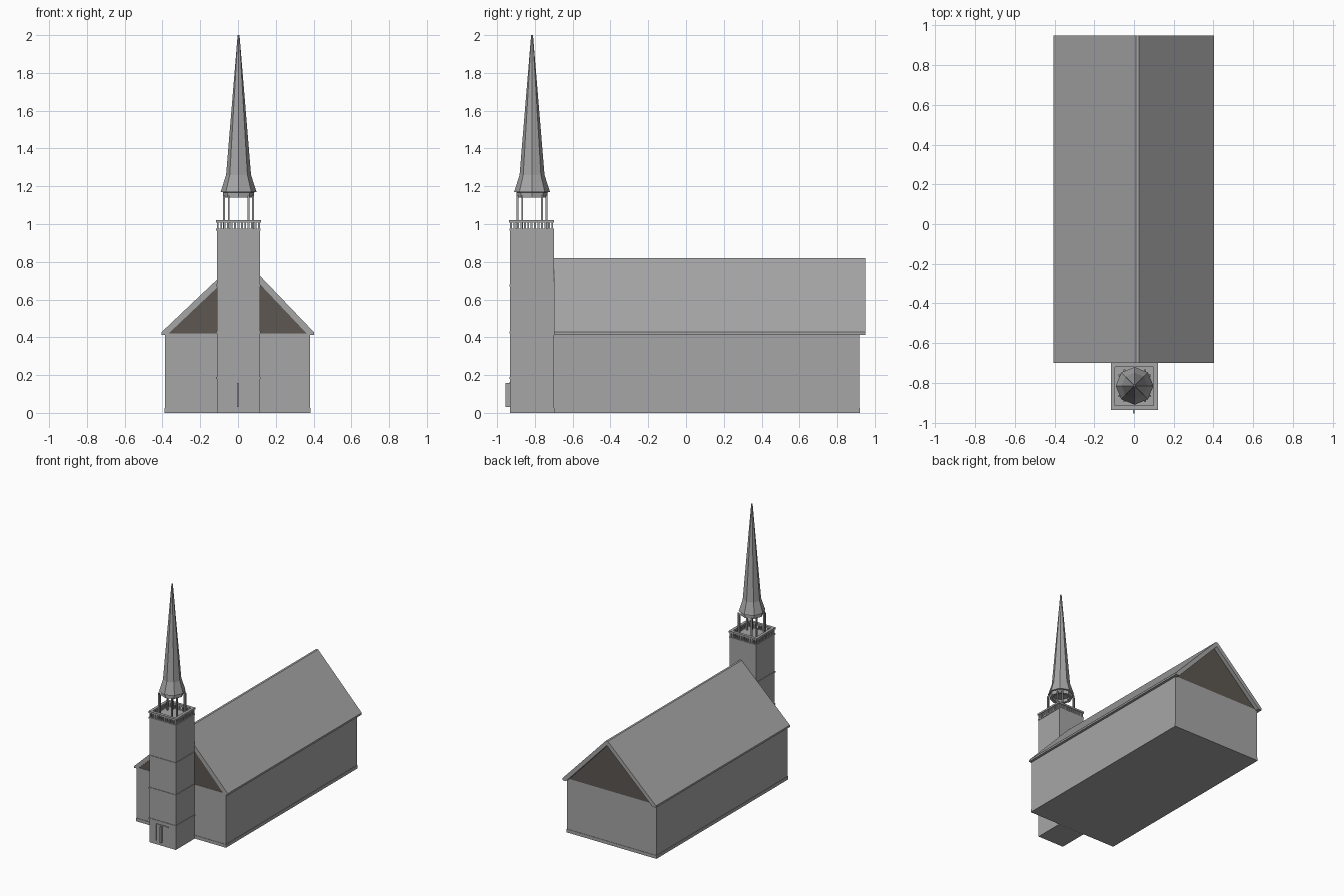
import bpy, bmesh, math

old = bpy.data.objects.get("Cube")
if old:
    bpy.data.objects.remove(old, do_unlink=True)


def material(name, rgb):
    m = bpy.data.materials.new(name)
    m.use_nodes = True
    m.diffuse_color = (*rgb, 1)
    m.node_tree.nodes["Principled BSDF"].inputs["Base Color"].default_value = (*rgb, 1)
    return m


GREY = material("stone grey", (0.38, 0.38, 0.38))
BROWN = material("dark brown", (0.11, 0.095, 0.083))


def finish(name, bm, mat=GREY):
    bmesh.ops.recalc_face_normals(bm, faces=bm.faces)
    me = bpy.data.meshes.new(name)
    bm.to_mesh(me)
    bm.free()
    me.materials.append(mat)
    ob = bpy.data.objects.new(name, me)
    bpy.context.collection.objects.link(ob)
    return ob


def add_box(bm, x, y, z):
    """Add a box given its (low, high) range on each axis."""
    vs = bmesh.ops.create_cube(bm, size=1)["verts"]
    for v in vs:
        for i, (lo, hi) in enumerate((x, y, z)):
            v.co[i] = lo if v.co[i] < 0 else hi


def box(name, x, y, z, mat=GREY):
    bm = bmesh.new()
    add_box(bm, x, y, z)
    return finish(name, bm, mat)


def extrude_profile(name, points, y0, y1, mat=GREY):
    """Extrude an outline in the xz plane along y."""
    bm = bmesh.new()
    face = bm.faces.new([bm.verts.new((x, y0, z)) for x, z in points])
    new = bmesh.ops.extrude_face_region(bm, geom=[face])["geom"]
    moved = [g for g in new if isinstance(g, bmesh.types.BMVert)]
    bmesh.ops.translate(bm, vec=(0, y1 - y0, 0), verts=moved)
    return finish(name, bm, mat)


def add_ring(bm, half, width, z):
    """Square ring of four bars around the tower centre."""
    for s in (-1, 1):
        a, b = sorted((s * half, s * (half - width)))
        add_box(bm, (CX - half, CX + half), (CY + a, CY + b), z)
        add_box(bm, (CX + a, CX + b), (CY - half + width, CY + half - width), z)


# Nave: walls, plinth, gables and roof
box("nave_walls", (-0.387, 0.382), (-0.695, 0.918), (0, 0.42))
box("nave_plinth", (-0.39, 0.385), (-0.698, 0.921), (0, 0.025))
RIDGE = 0.018
for name, y in (("front_gable", -0.693), ("back_gable", 0.908)):
    extrude_profile(name, [(-0.387, 0.42), (0.382, 0.42), (RIDGE, 0.792)], y, y + 0.01, BROWN)
extrude_profile("nave_roof", [
    (-0.405, 0.413), (-0.405, 0.427), (RIDGE - 0.008, 0.82), (RIDGE + 0.008, 0.82),
    (0.402, 0.427), (0.402, 0.413), (0.37, 0.413), (RIDGE, 0.785), (-0.375, 0.413)],
    -0.7, 0.949)

# Tower shaft with string courses
CX, CY, HALF = 0.002, -0.817, 0.114
box("tower_shaft", (CX - HALF, CX + HALF), (CY - HALF, CY + HALF + 0.004), (0, 0.975))
bm = bmesh.new()
for z in (0.18, 0.42, 0.67, 0.965):
    add_ring(bm, HALF + 0.004, 0.02, (z, z + 0.01))
finish("tower_bands", bm)

# Parapet with balusters
bm = bmesh.new()
add_ring(bm, 0.119, 0.022, (1.008, 1.022))
COUNT = 12
for i in range(COUNT + 1):
    t = -0.109 + 0.218 * i / COUNT
    for s in (-0.109, 0.109):
        for x, y in ((t, s), (s, t)):
            add_box(bm, (CX + x - 0.005, CX + x + 0.005),
                    (CY + y - 0.005, CY + y + 0.005), (0.97, 1.01))
finish("parapet", bm)

# Belfry columns in corner pairs
SX, SY = 0.003, -0.815
bm = bmesh.new()
for sx in (-1, 1):
    for sy in (-1, 1):
        for a, b in ((0.077, 0.052), (0.052, 0.077)):
            x, y = SX + sx * a, SY + sy * b
            add_box(bm, (x - 0.005, x + 0.005), (y - 0.005, y + 0.005), (0.97, 1.15))
finish("belfry_columns", bm)

# Eight-sided spire, hollow collar below and flared skirt
bm = bmesh.new()
rings = []
for r, z in ((0.062, 1.165), (0.062, 1.14), (0.083, 1.14), (0.083, 1.168),
             (0.095, 1.17), (0.09, 1.185), (0.066, 1.26), (0.005, 2.0)):
    rings.append([bm.verts.new((SX + r * math.cos(k * math.pi / 4),
                                SY + r * math.sin(k * math.pi / 4), z)) for k in range(8)])
for low, high in zip(rings, rings[1:]):
    for k in range(8):
        n = (k + 1) % 8
        bm.faces.new((low[k], low[n], high[n], high[k]))
bm.faces.new(rings[0])
bm.faces.new(rings[-1])
finish("spire", bm)

# Doorway: frame bars and an open leaf
FRONT = CY - HALF
bm = bmesh.new()
add_box(bm, (-0.055, 0.052), (FRONT - 0.006, FRONT), (0.155, 0.162))
add_box(bm, (-0.055, -0.049), (FRONT - 0.006, FRONT), (0.03, 0.155))
finish("door_frame", bm)
box("door_leaf", (-0.006, 0.003), (FRONT - 0.024, FRONT), (0.03, 0.158))
